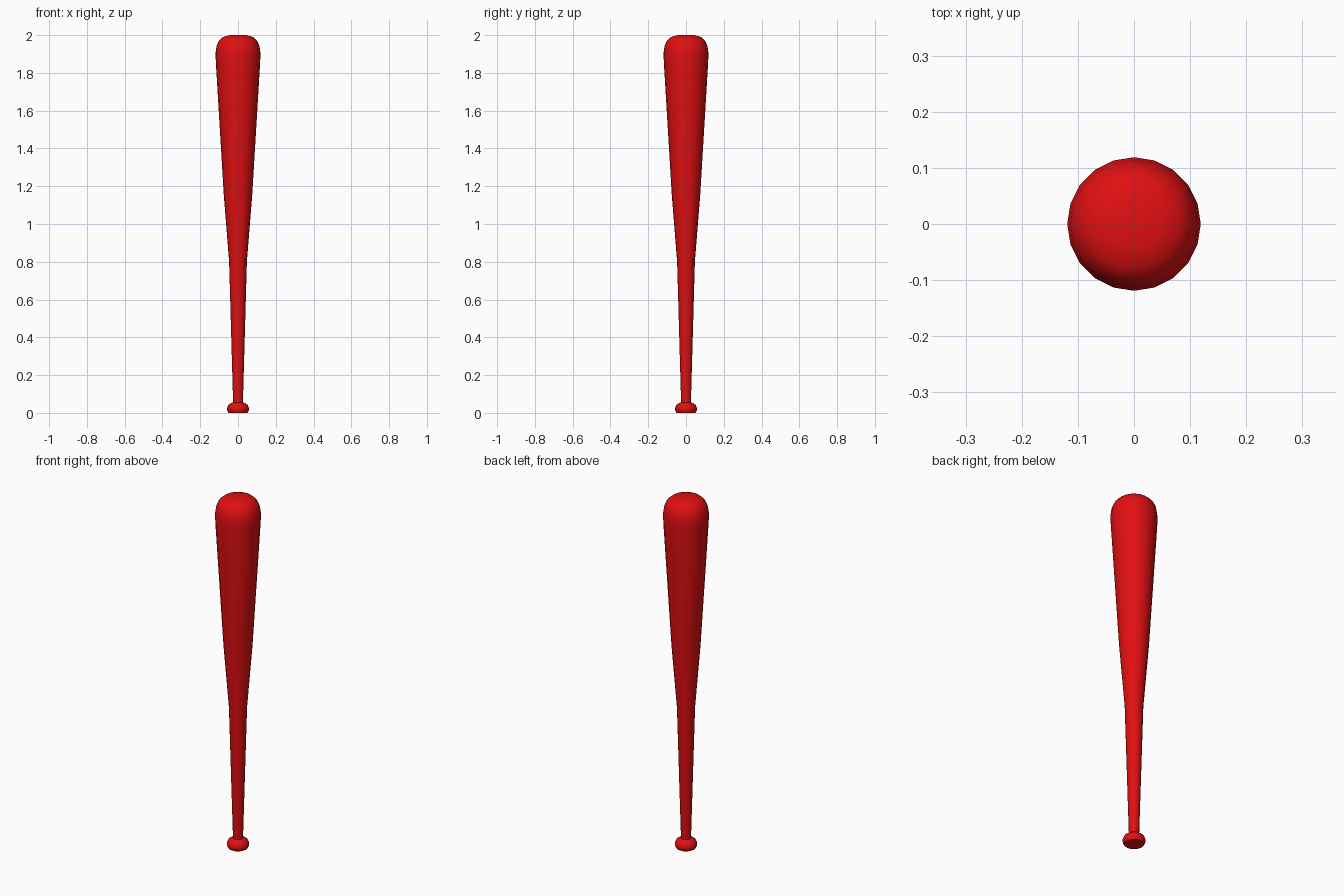
import bpy, bmesh, math

if "Cube" in bpy.data.objects:
    bpy.data.objects.remove(bpy.data.objects["Cube"])

SIDES = 20

# One flat red for the whole bat
red = bpy.data.materials.new("red_paint")
red.diffuse_color = (0.75, 0.005, 0.006, 1)
red.use_nodes = True
red.node_tree.nodes["Principled BSDF"].inputs["Base Color"].default_value = red.diffuse_color

# Profile (radius, height): knob, handle, taper, barrel, rounded end
profile = [
    (0.050, 0.000), (0.057, 0.012), (0.058, 0.025), (0.051, 0.042), (0.038, 0.052),
    (0.026, 0.056), (0.047, 0.800), (0.075, 1.150), (0.117, 1.850), (0.119, 1.905),
    (0.113, 1.945), (0.100, 1.972), (0.080, 1.990), (0.045, 2.000),
]


def lathe(name, points, material):
    """Spin a profile around z and close both ends."""
    bm = bmesh.new()
    rings = []
    for r, z in points:
        rings.append([bm.verts.new((r * math.cos(2 * math.pi * i / SIDES),
                                    r * math.sin(2 * math.pi * i / SIDES), z))
                      for i in range(SIDES)])
    for low, high in zip(rings, rings[1:]):
        for i in range(SIDES):
            j = (i + 1) % SIDES
            bm.faces.new((low[i], low[j], high[j], high[i]))
    bm.faces.new(rings[0][::-1])
    bm.faces.new(rings[-1])
    mesh = bpy.data.meshes.new(name)
    bm.to_mesh(mesh)
    bm.free()
    mesh.materials.append(material)
    obj = bpy.data.objects.new(name, mesh)
    bpy.context.collection.objects.link(obj)
    return obj


# Bat body, smooth shaded with a crisp knob
bat = lathe("bat", profile, red)
bpy.context.view_layer.objects.active = bat
bat.select_set(True)
bpy.ops.object.shade_smooth_by_angle(angle=math.radians(50))
